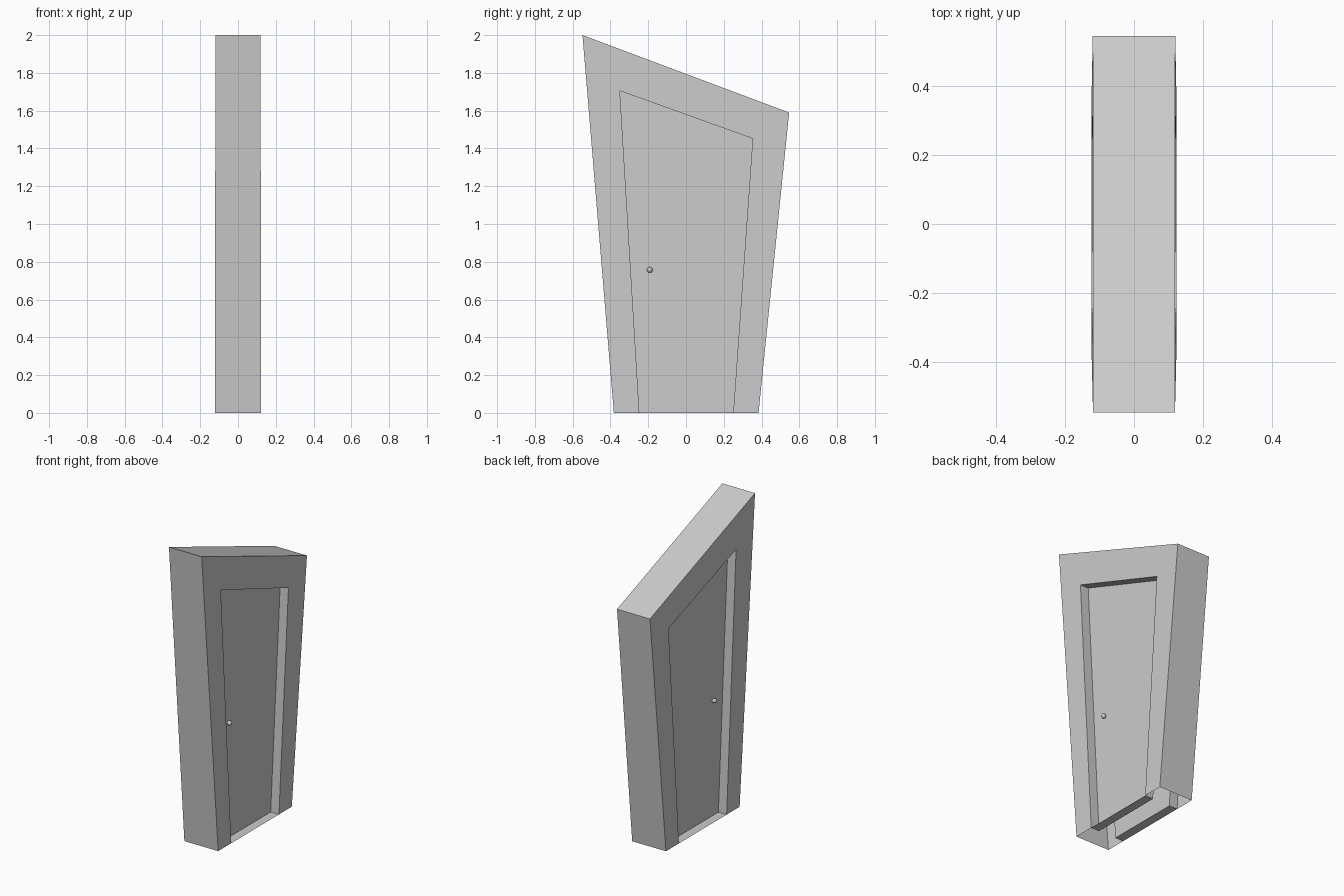
import bpy, bmesh

if "Cube" in bpy.data.objects:
    bpy.data.objects.remove(bpy.data.objects["Cube"])

# (y, z) profiles, starting at the lower left and running over the top
OUTER = [(-0.382, 0), (-0.548, 2.0), (0.546, 1.59), (0.384, 0)]
INNER = [(-0.247, 0), (-0.35, 1.705), (0.353, 1.452), (0.25, 0)]
RECESS = 0.06


def half_depth(z):
    return 0.123 - 0.002 * z


def make_object(name, bm):
    bmesh.ops.recalc_face_normals(bm, faces=bm.faces)
    mesh = bpy.data.meshes.new(name)
    bm.to_mesh(mesh)
    bm.free()
    obj = bpy.data.objects.new(name, mesh)
    bpy.context.collection.objects.link(obj)
    return obj


def loop(bm, profile, side, inset=0.0):
    return [bm.verts.new((side * (half_depth(z) - inset), y, z)) for y, z in profile]


def bridge(bm, a, b, closed=False):
    n = len(a)
    for i in range(n if closed else n - 1):
        j = (i + 1) % n
        bm.faces.new((a[i], a[j], b[j], b[i]))


# Crooked door frame: shell open underneath, with a recessed door on each side
bm = bmesh.new()
rims = []
for side in (-1, 1):
    rim = loop(bm, OUTER, side)
    opening = loop(bm, INNER, side)
    panel = loop(bm, INNER, side, RECESS)
    bridge(bm, rim, opening)                  # face of jambs and lintel
    bridge(bm, opening, panel, closed=True)   # reveals and sill
    bm.faces.new(panel)                       # door panel
    rims.append(rim)
bridge(bm, rims[0], rims[1])                  # outer sides and sloping top
make_object("door_frame", bm)

# Door knobs, one per side
for side, name in ((-1, "knob_left"), (1, "knob_right")):
    bm = bmesh.new()
    bmesh.ops.create_uvsphere(bm, u_segments=16, v_segments=10, radius=0.015)
    knob = make_object(name, bm)
    knob.location = (side * 0.073, -0.192, 0.757)
    for poly in knob.data.polygons:
        poly.use_smooth = True
